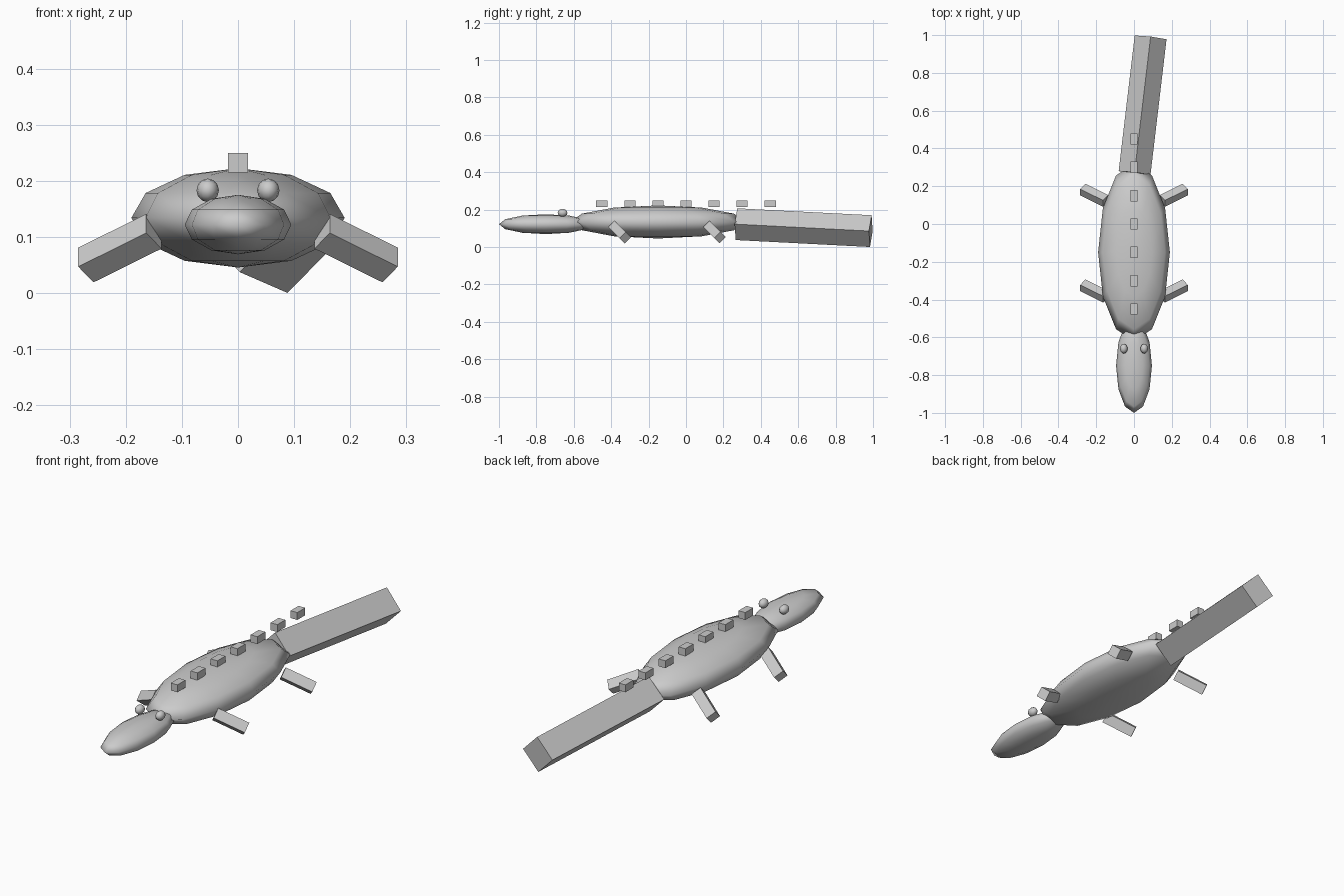
import bpy
from mathutils import Vector, Matrix

if "Cube" in bpy.data.objects:
    bpy.data.objects.remove(bpy.data.objects["Cube"])

grey = bpy.data.materials.new("plain grey")
grey.diffuse_color = (0.6, 0.6, 0.6, 1)
grey.use_nodes = True
grey.node_tree.nodes["Principled BSDF"].inputs["Base Color"].default_value = grey.diffuse_color


def finish(name, smooth=False):
    ob = bpy.context.object
    ob.name = name
    ob.data.materials.append(grey)
    bpy.ops.object.transform_apply(location=True, rotation=True, scale=True)
    if smooth:
        bpy.ops.object.shade_smooth()
    return ob


def ellipsoid(name, centre, radii):
    """Low-poly smooth ellipsoid with its poles on z."""
    bpy.ops.mesh.primitive_uv_sphere_add(segments=12, ring_count=6, radius=1, location=centre)
    bpy.context.object.scale = radii
    return finish(name, True)


def box(name, centre, size):
    bpy.ops.mesh.primitive_cube_add(size=1, location=centre)
    bpy.context.object.scale = size
    return finish(name)


def beam(name, start, end, side, width):
    """Square bar from start to end, one pair of faces turned towards side."""
    start, end = Vector(start), Vector(end)
    d = (end - start).normalized()
    a = Vector(side)
    a = (a - d * a.dot(d)).normalized()
    b = d.cross(a)
    rot = Matrix((a, b, d)).transposed().to_4x4()
    bpy.ops.mesh.primitive_cube_add(size=1)
    ob = bpy.context.object
    ob.matrix_world = (Matrix.Translation((start + end) / 2) @ rot
                       @ Matrix.Diagonal((width, width, (end - start).length, 1)))
    return finish(name)


# Body and head
ellipsoid("body", (0, -0.15, 0.134), (0.19, 0.47, 0.0885))
ellipsoid("head", (0, -0.75, 0.122), (0.095, 0.25, 0.053))

# Tail: square bar standing on its edge, bent to one side and drooping
beam("tail", (0.003, 0.27, 0.122), (0.088, 0.988, 0.085), (1, 0, 1), 0.12)

# Eyes and splayed legs, both sides
for sx, side in ((1, "left"), (-1, "right")):
    ellipsoid("eye_" + side, (sx * 0.054, -0.66, 0.183), (0.02, 0.026, 0.021))
    for y, end in ((0, "front"), (0.507, "back")):
        beam(f"{end}_leg_{side}", (sx * 0.15, y - 0.385, 0.11),
             (sx * 0.271, y - 0.325, 0.05), (0, 1, 1), 0.048)

# Row of back plates
for i in range(7):
    box(f"back_plate_{i + 1}", (0, -0.45 + 0.15 * i, 0.232), (0.035, 0.06, 0.035))
